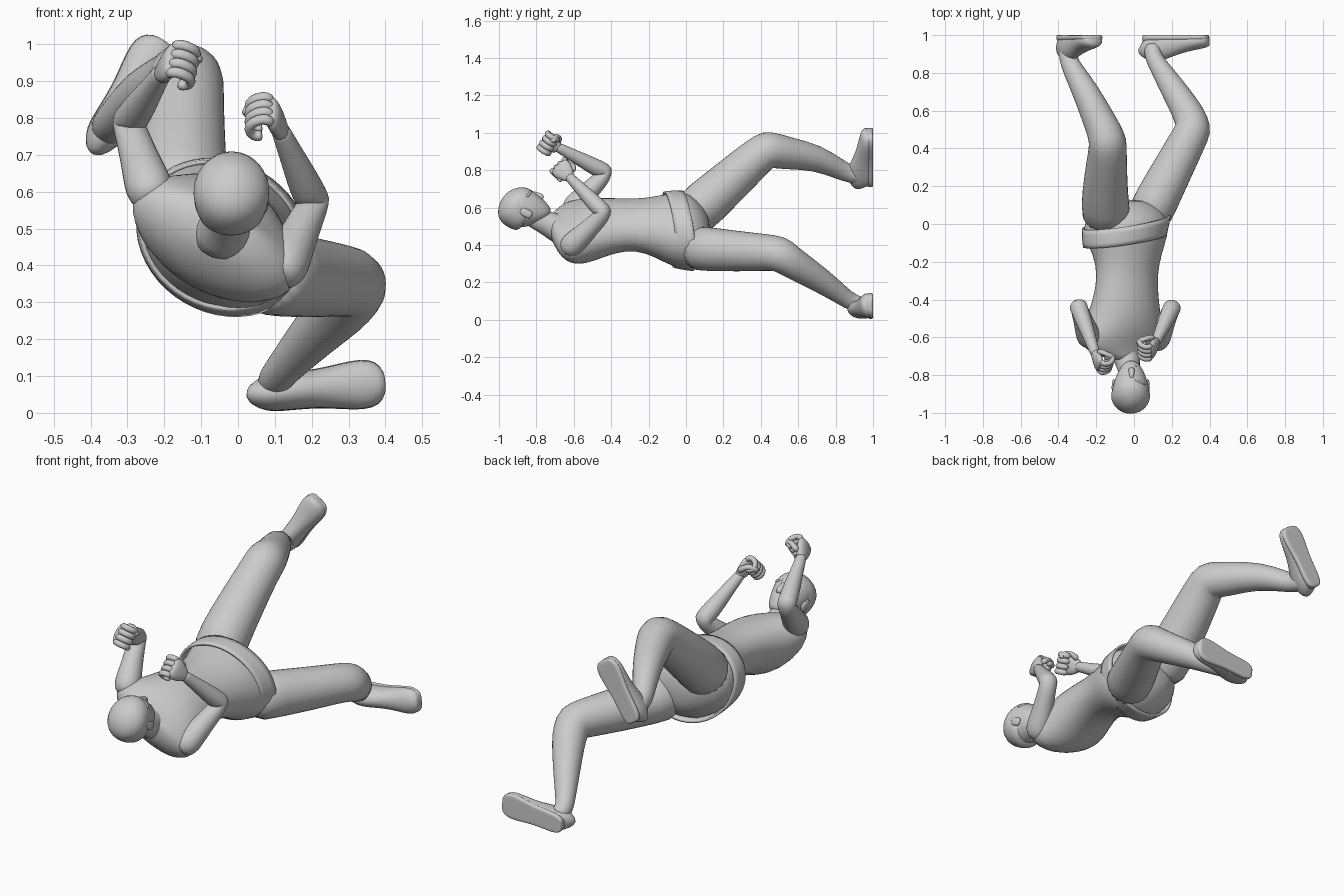
import bpy, bmesh, math
from mathutils import Vector as V

U = V((0.86, 0, -0.5))     # across the rolled torso


def loft(name, rings, side, seg=16, flat_y=None, caps=True, sub=1, axis=None):
    """Skin elliptical rings (centre, half side, half depth) along a path."""
    bm = bmesh.new()
    pts = [V(r[0]) for r in rings]
    loops = []
    for i, r in enumerate(rings):
        t = axis or (pts[min(i + 1, len(pts) - 1)] - pts[max(i - 1, 0)])
        t = t.normalized()
        s = (side - t * side.dot(t)).normalized()
        f = t.cross(s)
        a, b = r[1], r[-1]
        loop = []
        for k in range(seg):
            ang = 2 * math.pi * k / seg
            p = pts[i] + s * (a * 1.03 * math.cos(ang)) + f * (b * 1.03 * math.sin(ang))
            if flat_y is not None:
                p.y = min(p.y, flat_y)
            loop.append(bm.verts.new(p))
        loops.append(loop)
    for l0, l1 in zip(loops, loops[1:]):
        for k in range(seg):
            j = (k + 1) % seg
            bm.faces.new((l0[k], l0[j], l1[j], l1[k]))
    if caps:
        bm.faces.new(loops[0])
        bm.faces.new(loops[-1])
    bmesh.ops.recalc_face_normals(bm, faces=bm.faces)
    me = bpy.data.meshes.new(name)
    bm.to_mesh(me)
    bm.free()
    ob = bpy.data.objects.new(name, me)
    bpy.context.collection.objects.link(ob)
    for p in me.polygons:
        p.use_smooth = True
    if sub:
        mod = ob.modifiers.new("round", 'SUBSURF')
        mod.levels = mod.render_levels = sub
    return ob


# torso and pelvis
loft("torso", [
    ((-0.04, -0.725, 0.50), 0.06, 0.05), ((-0.045, -0.705, 0.488), 0.13, 0.072),
    ((-0.06, -0.665, 0.474), 0.22, 0.1), ((-0.065, -0.61, 0.47), 0.25, 0.13),
    ((-0.06, -0.55, 0.473), 0.228, 0.147), ((-0.052, -0.48, 0.485), 0.2, 0.148),
    ((-0.042, -0.38, 0.505), 0.178, 0.13), ((-0.035, -0.27, 0.51), 0.165, 0.12),
    ((-0.035, -0.16, 0.497), 0.185, 0.15), ((-0.045, -0.06, 0.48), 0.23, 0.188),
    ((-0.04, 0.02, 0.475), 0.23, 0.188), ((-0.03, 0.09, 0.465), 0.17, 0.13),
    ((-0.03, 0.13, 0.465), 0.09, 0.06)], U, 24, axis=V((0, 1, 0)))

# waistband, tilted with the hips
band = loft("waistband", [((-0.048, -0.09, 0.482), 0.228, 0.193),
                          ((-0.046, -0.045, 0.48), 0.238, 0.2),
                          ((-0.04, 0.01, 0.476), 0.243, 0.203)],
            U, 24, caps=False, axis=V((-0.13, 0.98, 0.11)))
band.modifiers.new("thick", 'SOLIDIFY').thickness = 0.012

# legs, with crisp bent knees
legs = {
    "raised_leg": [
        ((-0.14, 0.0, 0.53), 0.13), ((-0.155, 0.10, 0.622), 0.125), ((-0.15, 0.25, 0.755), 0.113),
        ((-0.14, 0.385, 0.877), 0.1), ((-0.138, 0.437, 0.913), 0.1, 0.103),
        ((-0.155, 0.485, 0.903), 0.092), ((-0.185, 0.55, 0.89), 0.085),
        ((-0.255, 0.70, 0.868), 0.07), ((-0.325, 0.82, 0.805), 0.053), ((-0.352, 0.88, 0.778), 0.047),
        ((-0.355, 0.96, 0.765), 0.045)],
    "lower_leg": [
        ((0.06, 0.0, 0.385), 0.122), ((0.12, 0.13, 0.378), 0.115), ((0.2, 0.28, 0.366), 0.107),
        ((0.283, 0.44, 0.36), 0.096), ((0.316, 0.504, 0.352), 0.097, 0.095),
        ((0.307, 0.54, 0.325), 0.088), ((0.28, 0.60, 0.285), 0.08),
        ((0.205, 0.72, 0.213), 0.067), ((0.125, 0.845, 0.122), 0.048), ((0.1, 0.89, 0.092), 0.045),
        ((0.095, 0.96, 0.07), 0.045)]}
for name, rings in legs.items():
    loft(name, rings, V((1, 0, 0)), 18)


# shoes with flat soles against y = 1
def shoe(name, heel, toe):
    h, t = V(heel), V(toe)
    d = (t - h).normalized()
    k = ((t - h).length + 0.055) / 0.312
    prof = [(-0.052, 0.022, 0.09), (-0.038, 0.042, 0.115), (0.0, 0.05, 0.14), (0.05, 0.05, 0.135),
            (0.12, 0.05, 0.105), (0.19, 0.06, 0.086), (0.25, 0.067, 0.074), (0.29, 0.058, 0.066),
            (0.312, 0.03, 0.055)]
    rings = []
    for s, w, hh in prof:
        c = h + d * (s * k if s > 0 else s)
        c.y = 1.0 - hh * 0.4
        rings.append((c, w, hh * 0.6))
    side = V((0, 1, 0)).cross(d)
    loft(name, rings, side, 18, flat_y=1.0)
    loft(name + "_sole", [(V((c.x, 0.988, c.z)), w * 1.03, 0.03) for c, w, hh in rings],
         side, 18, flat_y=1.0)


shoe("raised_shoe", (-0.358, 1, 0.765), (-0.232, 1, 0.965))
shoe("lower_shoe", (0.095, 1, 0.055), (0.345, 1, 0.078))


# arms and fists
def arm(name, sh, el, wr, curl):
    sh, el, wr, c = V(sh), V(el), V(wr), V(curl)
    a, b = el - sh, wr - el
    loft(name, [(sh - a * 0.16, 0.03), (sh - a * 0.08, 0.055), (sh + a * 0.08, 0.066),
                (sh + a * 0.3, 0.058), (sh + a * 0.62, 0.049), (sh + a * 0.93, 0.044),
                (el + b * 0.03 + a * 0.02, 0.047), (el + b * 0.13, 0.046), (el + b * 0.35, 0.043),
                (el + b * 0.7, 0.033), (wr, 0.026), (wr + b * 0.06, 0.025)], V((1, 0.1, 0)))
    d = b.normalized()
    c = (c - d * c.dot(d)).normalized()
    row = d.cross(c)
    loft(name + "_palm", [(wr - d * 0.01, 0.025, 0.023), (wr + d * 0.02, 0.04, 0.024),
                          (wr + d * 0.055, 0.056, 0.025), (wr + d * 0.088, 0.056, 0.022),
                          (wr + d * 0.1, 0.04, 0.013)], row, 12)
    for i in range(4):
        k = wr + d * 0.078 + row * ((i - 1.5) * 0.029)
        path = [(0, 0), (0.025, 0.008), (0.028, 0.034), (0.017, 0.064), (-0.014, 0.07),
                (-0.03, 0.055), (-0.032, 0.038)]
        loft(name + "_finger", [(k + d * p + c * q, 0.016) for p, q in path], row, 8)
    top = 1 if row.z > 0 else -1
    loft(name + "_thumb", [(wr + d * p + row * (q * top) + c * r, 0.017) for p, q, r in
                           ((0.015, 0.033, 0.005), (0.037, 0.055, 0.022), (0.06, 0.06, 0.045),
                            (0.072, 0.044, 0.07), (0.072, 0.022, 0.08))], c + d * 0.3, 8)


arm("raised_arm", (-0.237, -0.605, 0.598), (-0.298, -0.425, 0.785), (-0.207, -0.68, 0.92), (1, 0, -0.2))
arm("lower_arm", (0.122, -0.62, 0.39), (0.205, -0.435, 0.568), (0.118, -0.62, 0.76), (-1, 0, 0))

# head frame: up through the crown, out of the face
UP = V((0, -0.78, 0.62))
F = V((0.04, 0.62, 0.78))
X = V((1, 0, 0))
C = V((-0.017, -0.865, 0.588))


def at(s, o, x=0):
    return C + (UP * s + F * o) * 0.94 + X * x


loft("neck", [((-0.045, -0.65, 0.475), 0.1, 0.09), ((-0.04, -0.71, 0.50), 0.07, 0.07),
              ((-0.025, -0.77, 0.53), 0.056, 0.06), ((-0.02, -0.85, 0.57), 0.05, 0.06)], X)
loft("head", [(at(s, o), a, b * 0.94) for s, o, a, b in (
    (-0.128, 0.06, 0.022, 0.022), (-0.115, 0.05, 0.045, 0.048), (-0.085, 0.03, 0.064, 0.078),
    (-0.045, 0.01, 0.082, 0.103), (0.0, -0.004, 0.094, 0.117), (0.05, -0.01, 0.101, 0.122),
    (0.09, -0.01, 0.09, 0.107), (0.12, -0.012, 0.06, 0.072), (0.136, -0.012, 0.022, 0.026))],
    X, 20, axis=UP)
# hair cap over the back of the skull
loft("hair", [(at(s, o), a, b * 0.94) for s, o, a, b in (
    (-0.05, -0.045, 0.07, 0.06), (-0.03, -0.04, 0.088, 0.085), (0.02, -0.028, 0.1, 0.106),
    (0.06, -0.016, 0.104, 0.119), (0.10, -0.014, 0.086, 0.103), (0.128, -0.014, 0.05, 0.06),
    (0.14, -0.014, 0.015, 0.02))], X, 20, axis=UP)
# face features
loft("nose", [(at(0.025, 0.108), 0.010, 0.008), (at(-0.005, 0.117), 0.013, 0.012),
              (at(-0.03, 0.122), 0.018, 0.017), (at(-0.042, 0.11), 0.016, 0.012)], X, 10)
loft("lips", [(at(-0.072, 0.1, x), r, r) for x, r in
              ((-0.03, 0.004), (-0.015, 0.01), (0, 0.011), (0.015, 0.01), (0.03, 0.004))], UP, 8)
for sgn in (-1, 1):
    loft("brow", [(at(0.035, o, x * sgn), 0.008) for x, o in
                  ((0.012, 0.106), (0.035, 0.101), (0.06, 0.085), (0.075, 0.066))], UP, 8)
    loft("ear", [(at(s, o, 0.09 * sgn), w, 0.022) for s, o, w in
                 ((-0.055, 0.0, 0.006), (-0.035, -0.004, 0.01), (0.0, -0.012, 0.012),
                  (0.02, -0.012, 0.009))], X, 10)
